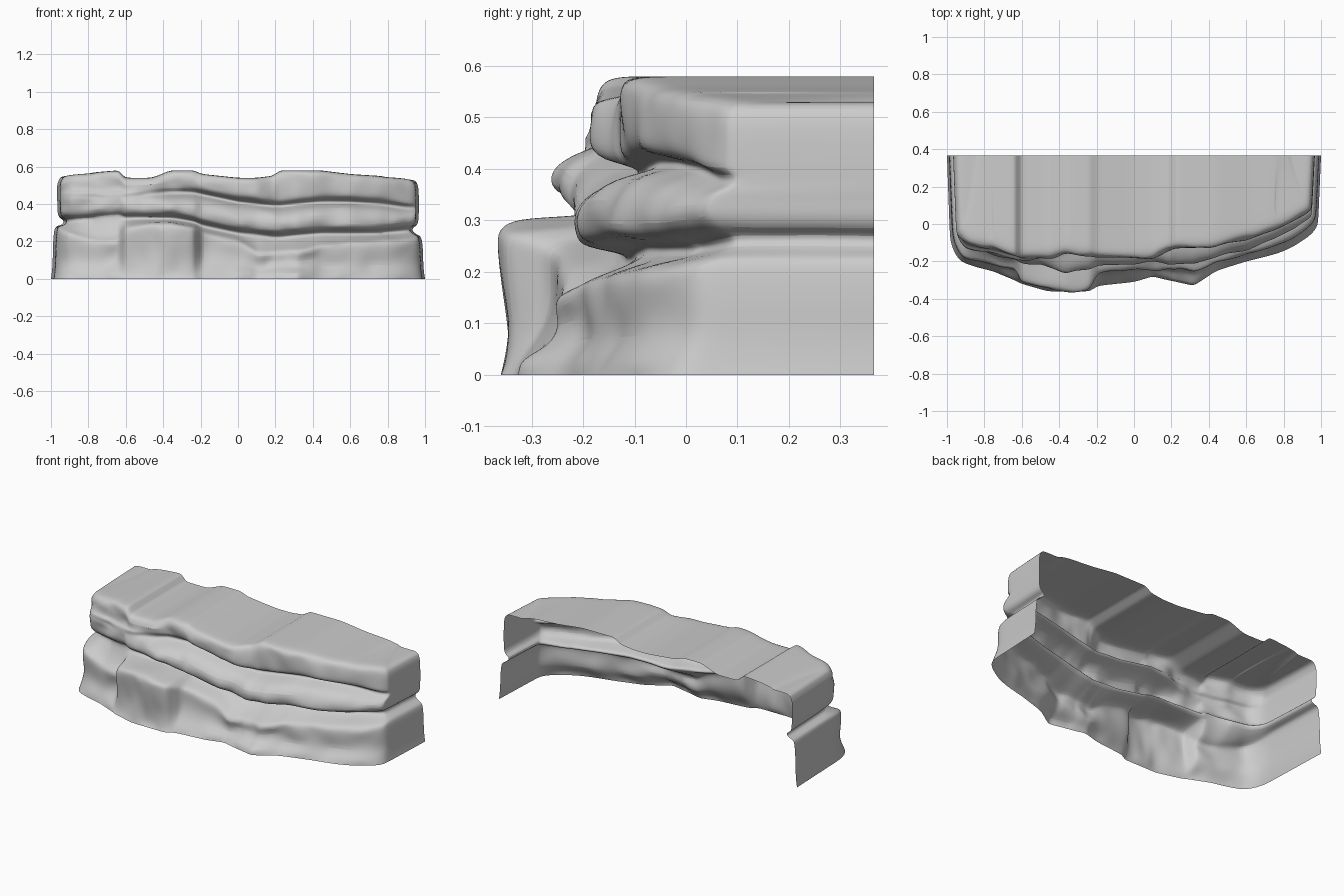
import bpy, bmesh
from mathutils import Vector, noise

if "Cube" in bpy.data.objects:
    bpy.data.objects.remove(bpy.data.objects["Cube"])

BACK = 0.365
SPLIT = 3  # columns per span between stations

# Front stations along x, with the contour of each rock layer (hundredths)
stations = [-96, -90, -76, -64, -60, -46, -36, -24, -19, 0, 10, 18, 23, 32, 44, 60, 76, 90, 96]
foot_y = [-5, -20, -25, -30, -32, -36, -36, -36, -33, -31, -28, -30, -31, -33, -25, -20, -16, -7, 2]
ledge_z = [28, 26, 22, 22, 28, 30, 30, 28, 25, 21, 16, 16, 16, 16, 19, 20, 21, 22, 23]
ledge_y = [-3, -18, -22, -24, -32, -35, -37, -36, -27, -25, -25, -25, -25, -26, -21, -17, -12, -4, 4]
low_gap_z = [31, 32, 33, 34, 33, 33, 33, 31, 29, 25, 24, 23, 23, 24, 25, 25, 25, 26, 27]
low_gap_y = [2, -8, -12, -15, -16, -16, -16, -15, -14, -13, -12, -11, -10, -9, -7, -3, 2, 7, 11]
mid_y = [-3, -13, -16, -19, -21, -23, -26, -25, -23, -21, -20, -22, -21, -21, -18, -14, -8, 0, 5]
high_gap_z = [45, 45, 45, 45, 45, 46, 46, 46, 45, 41, 40, 39, 39, 40, 41, 41, 40, 38, 38]
high_gap_y = [-3, -12, -14, -18, -19, -18, -14, -12, -11, -10, -9, -9, -8, -7, -5, -1, 3, 7, 10]
top_y = [-3, -11, -13, -17, -18, -18, -16, -17, -18, -19, -18, -14, -13, -13, -12, -8, -3, 4, 9]
top_z = [55, 56, 57, 58, 54, 54, 58, 58, 56, 54, 54, 55, 58, 58, 58, 56, 55, 54, 53]


def sample(table, t):
    """Value of a contour between stations."""
    i = min(int(t), len(table) - 2)
    return (table[i] + (table[i + 1] - table[i]) * (t - i)) / 100


def column_profile(t):
    """Rows of (half width of the side wall, y, z) from foot to top."""
    fy, lz, ly, az, ay, my, bz, by, ty, tz = (sample(table, t) for table in (
        foot_y, ledge_z, ledge_y, low_gap_z, low_gap_y, mid_y,
        high_gap_z, high_gap_y, top_y, top_z))
    mid = (az + bz) / 2
    # The upper gap closes towards the left, where both layers are one block
    block = min(1, max(0, 1 - t / 5))
    by += 0.0 if block == 0 else (min(ty, my) - by) * block
    return [
        (1.0, fy, 0), (0.995, fy + 0.01, 0.03), (0.99, (fy + ly) / 2 + 0.025, lz * 0.35),
        (0.99, ly + 0.01, lz * 0.6), (0.985, ly, lz - 0.035), (0.98, ly + 0.01, lz - 0.01),
        (0.97, ly + 0.04, lz + 0.003), (0.935, ay, az - 0.02), (0.93, ay, az + 0.005),
        (0.955, my + 0.02, az + 0.015), (0.965, my, az + 0.04), (0.965, my, mid + 0.01),
        (0.967, my * 0.6 + by * 0.4, bz - 0.025), (0.967, by, bz - 0.01), (0.967, by, bz + 0.01),
        (0.967, ty * 0.85 + by * 0.15, bz + 0.02), (0.967, ty, bz + 0.05), (0.965, ty, tz - 0.04),
        (0.955, ty + 0.01, tz - 0.01), (0.935, ty + 0.04, tz), (0.90, ty + 0.10, tz)]


def build_column(t, back_share=0.0):
    """One column of the shell; back_share slides it along the side wall."""
    x0 = sample(stations, t)
    side = 1 if x0 > 0 else -1
    # Blend from the open front to the side wall around the corners
    corner = max(0, (abs(x0) - 0.9) / 0.06)
    points = []
    for half, y, z in column_profile(t):
        x = x0
        if abs(x0) > 0.8:
            x = x0 + (side * (half - 0.015 * (1 - back_share)) - x0) * corner
            x -= side * (0.97 - half) * (1 - corner)
        p = Vector((x, y + (BACK - y) * back_share, z))
        # Chipped relief, running along the strata
        if z > 0 and y < sample(top_y, t) + 0.03:
            where = Vector((p.x * 9, p.y * 7, p.z * 13))
            relief = noise.noise(where) + 0.6 * noise.noise(where * 2.3)
            p.y += 0.017 * relief * (1 - back_share)
            p.z += 0.005 * noise.noise(where + Vector((7, 3, 5)))
        points.append(p)
    # The top runs straight back to the open rear edge
    back_x = x0 if abs(x0) < 0.76 else side * (0.76 + (abs(x0) - 0.76) * 0.4 + 0.06 * back_share)
    points.append(Vector((back_x, BACK, points[-1].z)))
    return points


last = len(stations) - 1
wall = (0.25, 0.6, 1)
columns = [build_column(0, s) for s in reversed(wall)]
columns += [build_column(i / SPLIT) for i in range(last * SPLIT + 1)]
columns += [build_column(last, s) for s in wall]

# Skin the columns into one open shell
bm = bmesh.new()
grid = [[bm.verts.new(p) for p in col] for col in columns]
for a, b in zip(grid, grid[1:]):
    for j in range(len(a) - 1):
        bm.faces.new((a[j], b[j], b[j + 1], a[j + 1]))
mesh = bpy.data.meshes.new("rock_ledge")
bm.to_mesh(mesh)
bm.free()
rock = bpy.data.objects.new("rock_ledge", mesh)
bpy.context.collection.objects.link(rock)

# Weathered smooth surface
sub = rock.modifiers.new("weathering", 'SUBSURF')
sub.levels = sub.render_levels = 2
sub.boundary_smooth = 'PRESERVE_CORNERS'

stone = bpy.data.materials.new("grey_stone")
stone.use_nodes = True
colour = (0.6, 0.6, 0.6, 1)
stone.diffuse_color = colour
stone.node_tree.nodes["Principled BSDF"].inputs["Base Color"].default_value = colour
mesh.materials.append(stone)

bpy.context.view_layer.objects.active = rock
rock.select_set(True)
bpy.ops.object.shade_smooth_by_angle(angle=0.7)
